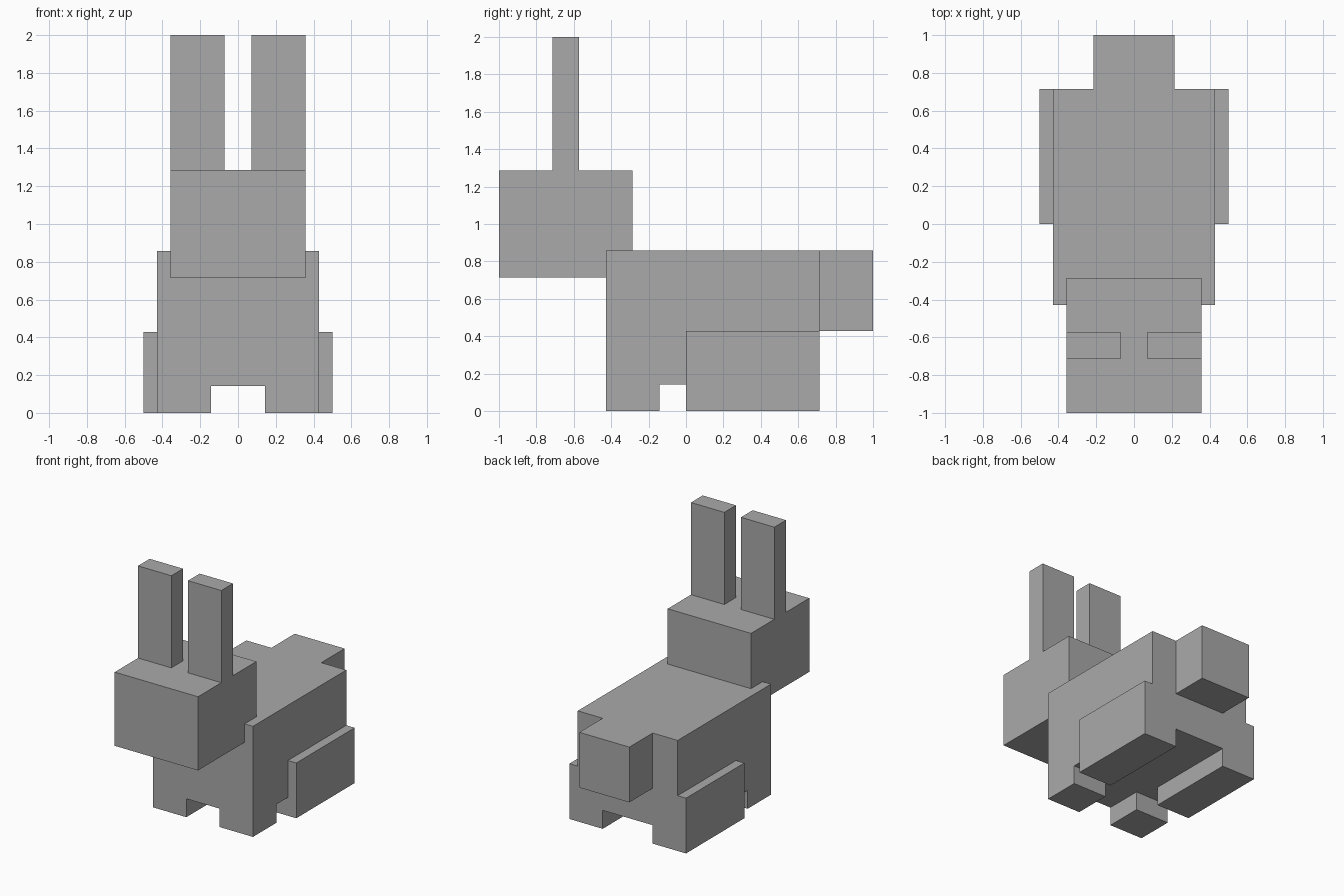
import bpy
from mathutils import Vector

U = 1 / 7  # one block unit

cube = bpy.data.objects.get("Cube")
if cube:
    bpy.data.objects.remove(cube, do_unlink=True)

# Single plain grey
grey = bpy.data.materials.new("plain_grey")
colour = (0.4, 0.4, 0.4, 1)
grey.use_nodes = True
grey.diffuse_color = colour
grey.node_tree.nodes["Principled BSDF"].inputs["Base Color"].default_value = colour


def box(name, low, high):
    """Flat-faced box between two corners given in block units."""
    low, high = Vector(low) * U, Vector(high) * U
    bpy.ops.mesh.primitive_cube_add(size=1)
    obj = bpy.context.object
    obj.name = obj.data.name = name
    size, centre = high - low, (low + high) / 2
    for v in obj.data.vertices:
        v.co = v.co * size
    obj.location = centre
    obj.data.materials.append(grey)
    return obj


def pair(name, low, high):
    """Box on the left (+x) and its mirror on the right."""
    box("left_" + name, low, high)
    box("right_" + name, (-high[0], low[1], low[2]), (-low[0], high[1], high[2]))


# Torso, head and tail
box("body", (-3, -3, 1), (3, 5, 6))
box("head", (-2.5, -7, 5), (2.5, -2, 9))
box("tail", (-1.5, 5, 3), (1.5, 7, 6))

# Ears and legs
pair("ear", (0.5, -5, 9), (2.5, -4, 14))
pair("front_leg", (1, -3, 0), (3, -1, 1))
pair("hind_leg", (1.5, 0, 0), (3.5, 5, 3))
